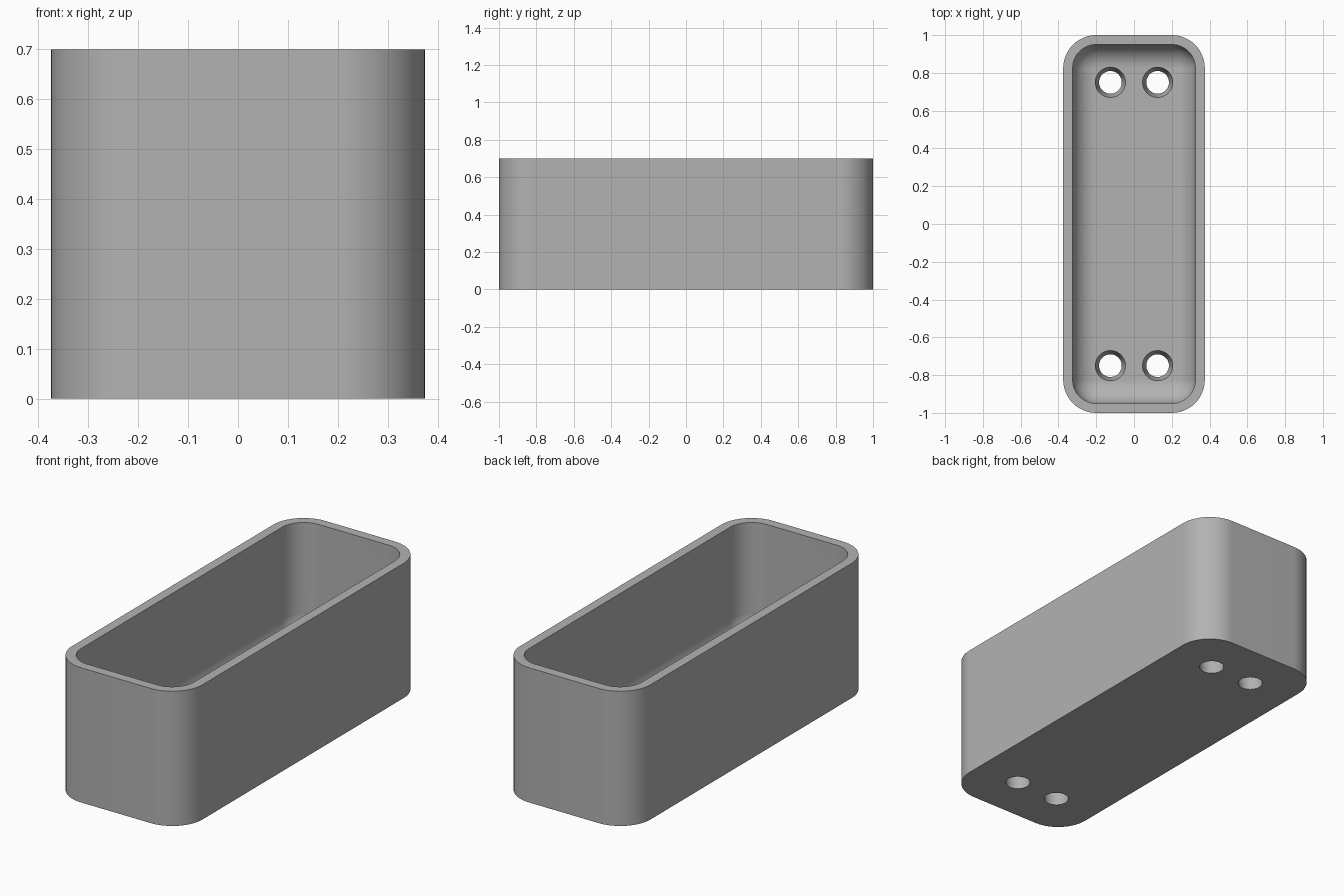
import bpy
import bmesh
from math import sin, cos, pi, radians

cube = bpy.data.objects.get("Cube")
if cube:
    bpy.data.objects.remove(cube, do_unlink=True)

HEIGHT, FLOOR, WALL = 0.70, 0.10, 0.05
HALF_X, HALF_Y, CORNER = 0.375, 1.0, 0.175
FILLET = CORNER - WALL
STEPS = 12

grey = bpy.data.materials.new("plain grey")
grey.use_nodes = True
COLOUR = (0.45, 0.45, 0.45, 1)
grey.diffuse_color = COLOUR
grey.node_tree.nodes["Principled BSDF"].inputs["Base Color"].default_value = COLOUR


def ring(bm, inset, z):
    """Rounded rectangle, pulled in from the outer outline by inset."""
    r = max(CORNER - inset, 0)
    cx, cy = HALF_X - CORNER, HALF_Y - CORNER
    verts = []
    for q, (sx, sy) in enumerate([(1, 1), (-1, 1), (-1, -1), (1, -1)]):
        for i in range(STEPS + 1):
            a = (q + i / STEPS) * pi / 2
            verts.append(bm.verts.new((sx * cx + r * cos(a), sy * cy + r * sin(a), z)))
    return verts


def loft(bm, rings):
    """Skin consecutive rings and cap both ends."""
    for low, high in zip(rings, rings[1:]):
        n = len(low)
        for i in range(n):
            j = (i + 1) % n
            bm.faces.new((low[i], low[j], high[j], high[i]))
    bm.faces.new(rings[0][::-1])
    bm.faces.new(rings[-1])


def make_object(name, bm):
    bmesh.ops.remove_doubles(bm, verts=bm.verts, dist=1e-5)
    bmesh.ops.recalc_face_normals(bm, faces=bm.faces)
    mesh = bpy.data.meshes.new(name)
    bm.to_mesh(mesh)
    bm.free()
    mesh.materials.append(grey)
    obj = bpy.data.objects.new(name, mesh)
    bpy.context.collection.objects.link(obj)
    return obj


# Tray: outer wall, flat rim, inner wall and a rounded cove down to the floor
bm = bmesh.new()
levels = [(0, 0), (0, HEIGHT), (WALL, HEIGHT)]
for i in range(STEPS + 1):
    a = i / STEPS * pi / 2
    levels.append((WALL + FILLET * (1 - cos(a)), FLOOR + FILLET * (1 - sin(a))))
loft(bm, [ring(bm, inset, z) for inset, z in levels])
tray = make_object("tray", bm)

# Four tapered screw holes, wider at the floor of the tray
bm = bmesh.new()
hole_profile = [(0.06, -0.05), (0.06, 0.02), (0.08, FLOOR), (0.08, FLOOR + 0.05)]
for sx in (-1, 1):
    for sy in (-1, 1):
        loft(bm, [[bm.verts.new((sx * 0.125 + r * cos(k * pi / 24),
                                 sy * 0.75 + r * sin(k * pi / 24), z))
                   for k in range(48)] for r, z in hole_profile])
cutter = make_object("hole_cutter", bm)
cutter.hide_render = True

cut = tray.modifiers.new("holes", "BOOLEAN")
cut.operation = "DIFFERENCE"
cut.solver = "EXACT"
cut.object = cutter

bpy.ops.object.select_all(action="DESELECT")
tray.select_set(True)
bpy.context.view_layer.objects.active = tray
bpy.ops.object.modifier_apply(modifier=cut.name)
bpy.data.objects.remove(cutter, do_unlink=True)

# Smooth rounded surfaces, crisp rims
bpy.ops.object.shade_smooth_by_angle(angle=radians(30))
weighted = tray.modifiers.new("weighted_normals", "WEIGHTED_NORMAL")
weighted.keep_sharp = True
